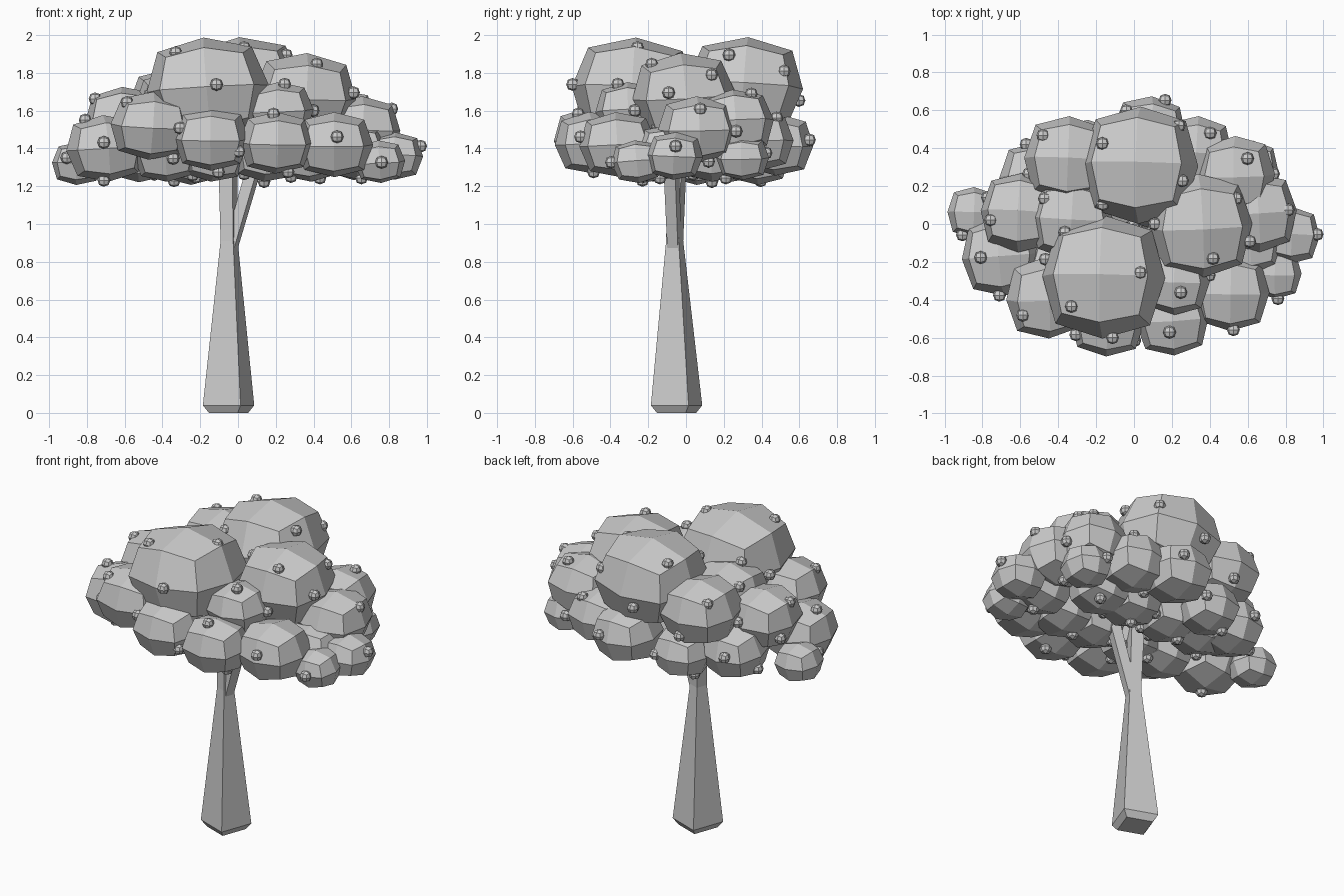
import bpy, bmesh, math, random
from mathutils import Vector, Euler

if "Cube" in bpy.data.objects:
    bpy.data.objects.remove(bpy.data.objects["Cube"])

random.seed(4)


def finish(name, bm):
    bmesh.ops.recalc_face_normals(bm, faces=bm.faces)
    me = bpy.data.meshes.new(name)
    bm.to_mesh(me)
    bm.free()
    ob = bpy.data.objects.new(name, me)
    bpy.context.collection.objects.link(ob)
    return ob


def quad_ball(name, centre, radii, edge=0.77, corner=0.63, tilt=0.0):
    """Rounded cube of 24 flat quads, stretched to the given radii."""
    bm = bmesh.new()
    bmesh.ops.create_cube(bm, size=2)
    bmesh.ops.subdivide_edges(bm, edges=bm.edges[:], cuts=1, use_grid_fill=True)
    rot = Euler([random.uniform(-tilt, tilt) for _ in range(3)]).to_matrix()
    for v in bm.verts:
        n = sum(abs(c) > 0.5 for c in v.co)
        p = rot @ (v.co * {1: 1.0, 2: edge, 3: corner}[n])
        v.co = centre + p * radii
    return finish(name, bm)


def four_sided(name, rings, turn=math.radians(25)):
    """Square-section limb lofted through (x, y, z, corner radius) rings."""
    bm = bmesh.new()
    loops = []
    for x, y, z, r in rings:
        angles = [turn + k * math.pi / 2 for k in range(4)]
        loops.append([bm.verts.new((x + r * math.cos(a), y + r * math.sin(a), z))
                      for a in angles])
    for a, b in zip(loops, loops[1:]):
        for k in range(4):
            bm.faces.new((a[k], a[(k + 1) % 4], b[(k + 1) % 4], b[k]))
    bm.faces.new(loops[0])
    bm.faces.new(loops[-1])
    return finish(name, bm)


# Trunk with its main limb, and the side branch
four_sided("trunk", [(-.05, -.05, 0, .115), (-.05, -.05, .04, .15),
                     (-.047, -.06, .91, .05), (-.055, -.045, 1.4, .056)])
four_sided("side_branch", [(-.045, -.06, .85, .042), (.1, -.08, 1.35, .046)])

# Leaf clumps by tier: x, y, z, radius (all flattened by the same ratio)
FLAT = 0.84
crown = [(-.16, -.28, 1.715, .325), (.03, .31, 1.73, .31), (.35, -.01, 1.675, .275)]
middle = [(-.35, .34, 1.63, .23), (-.6, .06, 1.55, .21), (-.46, -.39, 1.52, .215),
          (.22, -.3, 1.6, .18), (.65, .06, 1.5, .21), (.54, .26, 1.54, .205),
          (-.33, .03, 1.62, .22)]
lower = [(-.7, -.17, 1.4, .21), (-.14, -.5, 1.45, .2), (.2, -.5, 1.43, .195),
         (.51, -.36, 1.42, .205), (.33, .38, 1.44, .19), (.08, .48, 1.42, .195),
         (-.52, .24, 1.38, .19), (-.25, .38, 1.35, .17)]
outer = [(.75, -.26, 1.33, .135), (.83, -.06, 1.36, .15), (-.85, .06, 1.32, .135),
         (.62, .3, 1.35, .14), (.62, -.1, 1.38, .17)]
under = [(x, s * .17 - .03, 1.375, .18) for x in (-.38, -.13, .15, .38) for s in (-1, 1)]

clumps = [(Vector(c), Vector((r, r, r * FLAT)))
          for *c, r in crown + middle + lower + outer + under]
for i, (c, r) in enumerate(clumps):
    quad_ball(f"leaf_clump_{i + 1}", c, r, tilt=math.radians(5))


def outer_hit(origin, ray):
    """Farthest point where the ray leaves any leaf clump."""
    far = 0.0
    for c, r in clumps:
        o = Vector((origin - c)[k] / r[k] for k in range(3))
        d = Vector(ray[k] / r[k] for k in range(3))
        a, b, q = d.dot(d), o.dot(d), o.dot(o) - 1
        disc = b * b - a * q
        if disc > 0:
            far = max(far, (-b + math.sqrt(disc)) / a)
    return origin + ray * far


# Berries spread evenly over the canopy on a golden spiral
heart, spread = Vector((0, 0, 1.47)), Vector((.95, .65, .5))
COUNT = 62
for i in range(COUNT):
    h = 1 - 2 * (i + .5) / COUNT
    w = math.sqrt(1 - h * h)
    a = i * math.pi * (3 - math.sqrt(5))
    ray = Vector((w * math.cos(a), w * math.sin(a), h)) * spread
    quad_ball(f"berry_{i + 1}", outer_hit(heart, ray), Vector((.034,) * 3), .73, .6)
